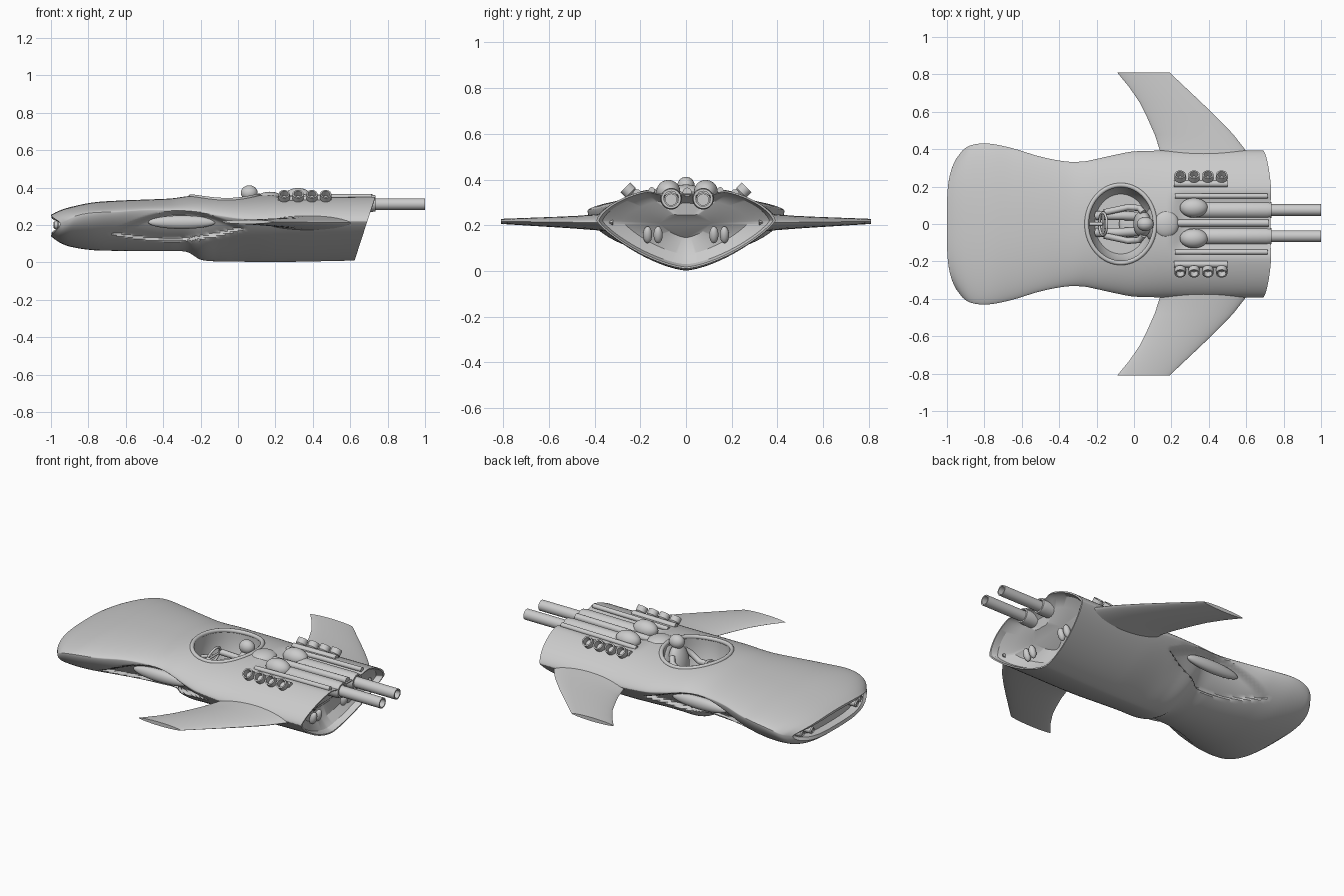
import bpy, bmesh, math
from mathutils import Vector
from math import sin, cos, pi, exp

if "Cube" in bpy.data.objects:
    bpy.data.objects.remove(bpy.data.objects["Cube"])

# hull stations: x, half width, bottom z, widest z, top z, bottom exponents p, q
KEYS = [(-1.0, .35, .14, .21, .255, 2.6, 1.9), (-.96, .395, .11, .225, .275, 2.5, 1.9),
        (-.9, .42, .085, .245, .295, 2.3, 1.8), (-.78, .43, .066, .265, .32, 2.1, 1.7),
        (-.65, .405, .062, .27, .33, 2, 1.6), (-.5, .36, .06, .28, .336, 2, 1.6),
        (-.36, .334, .06, .28, .342, 2, 1.6), (-.27, .335, .055, .275, .354, 1.9, 1.5),
        (-.2, .348, .015, .268, .358, 1.8, 1.5), (-.1, .37, .005, .25, .358, 1.6, 1.3),
        (0, .388, .004, .235, .357, 1.5, 1.2), (.2, .392, .002, .222, .362, 1.5, 1.2),
        (.62, .392, .01, .22, .37, 1.5, 1.2)]
PT, QT = 2.2, 1.5


def ease(t):
    t = min(1, max(0, t))
    return t * t * (3 - 2 * t)


def station(x):
    i = 0
    while i < len(KEYS) - 2 and x > KEYS[i + 1][0]:
        i += 1
    a, b = KEYS[i], KEYS[i + 1]
    pa, nb = KEYS[max(0, i - 1)], KEYS[min(len(KEYS) - 1, i + 2)]
    h = b[0] - a[0]
    t = (x - a[0]) / h
    out = []
    for k in range(1, 7):
        ma = (b[k] - pa[k]) / (b[0] - pa[0]) * h
        mb = (nb[k] - a[k]) / (nb[0] - a[0]) * h
        out.append((2*t**3 - 3*t*t + 1)*a[k] + (t**3 - 2*t*t + t)*ma
                   + (3*t*t - 2*t**3)*b[k] + (t**3 - t*t)*mb)
    return out


def trough(x, y):
    return .03 * ease((x - .18) / .1) * exp(-(y / .15) ** 6)


def top_z(x, y):
    w, zb, zm, zt, p, q = station(min(x, .62))
    u = min(1, abs(y) / w)
    return zm + (zt - zm) * (1 - u ** PT) ** (1 / QT) - trough(x, y)


def side_recess(x, z):
    s = (x + .7) / .75
    if not 0 < s < 1:
        return 0
    base = .15 + .03 * s
    edge = min(base + .113 * sin(pi * s) - z, z - base + .055 * sin(pi * s))
    return .04 * ease(edge / .022)


def hull_point(x, a):
    w, zb, zm, zt, p, q = station(x)
    c, s = cos(a), sin(a)
    e, f = (PT, QT) if s > 0 else (p, q)
    u = abs(c) ** (2 / e)
    d = abs(s) ** (2 / f)
    y = math.copysign(w * u, c)
    z = zm + (zt - zm) * d if s > 0 else zm - (zm - zb) * d
    if s > 0:
        z -= trough(x, y)
    y -= math.copysign(min(abs(y), side_recess(x, z)), y)
    x += .05 * u ** 4 * ease((-.8 - x) / .2) + .12 * z / .37 * ease((x - .4) / .22)
    return Vector((x, y, z))


def finish(obj, angle=35):
    bpy.ops.object.select_all(action='DESELECT')
    obj.select_set(True)
    bpy.context.view_layer.objects.active = obj
    bpy.ops.object.shade_smooth_by_angle(angle=math.radians(angle))
    return obj


def loft(name, rings):
    bm = bmesh.new()
    rows = [[bm.verts.new(p) for p in r] for r in rings]
    n = len(rows[0])
    for r0, r1 in zip(rows, rows[1:]):
        for i in range(n):
            bm.faces.new((r0[i], r0[(i+1) % n], r1[(i+1) % n], r1[i]))
    bm.faces.new(rows[0][::-1])
    bm.faces.new(rows[-1])
    bmesh.ops.recalc_face_normals(bm, faces=bm.faces)
    me = bpy.data.meshes.new(name)
    bm.to_mesh(me)
    bm.free()
    obj = bpy.data.objects.new(name, me)
    bpy.context.collection.objects.link(obj)
    return obj


def lathe(name, profile, loc, axis, n=28):
    rot = Vector(axis).to_track_quat('Z', 'Y')
    rings = [[Vector(loc) + rot @ Vector((r*cos(2*pi*i/n), r*sin(2*pi*i/n), h))
              for i in range(n)] for r, h in profile]
    return finish(loft(name, rings))


def blob(name, loc, scale, rot=(0, 0, 0)):
    bpy.ops.mesh.primitive_uv_sphere_add(segments=32, ring_count=18, location=loc, rotation=rot)
    o = bpy.context.object
    o.name, o.scale = name, scale
    return finish(o, 60)


def tube(name, pts, r, closed=False):
    cu = bpy.data.curves.new(name, 'CURVE')
    cu.dimensions, cu.bevel_depth, cu.bevel_resolution, cu.use_fill_caps = '3D', r, 4, True
    sp = cu.splines.new('POLY')
    sp.points.add(len(pts) - 1)
    for q, p in zip(sp.points, pts):
        q.co = (*p, 1)
    sp.use_cyclic_u = closed
    sp.use_smooth = True
    o = bpy.data.objects.new(name, cu)
    bpy.context.collection.objects.link(o)
    return o


# hull, with a recessed nose mouth and a hollow tail
N, M = 128, 120
rings = [[hull_point(-1 + 1.62*j/M, 2*pi*(i + .5)/N) for i in range(N)] for j in range(M + 1)]


def shrink(ring, sy, sz, dx):
    c = sum(ring, Vector()) / N
    return [Vector((p.x + dx, p.y*sy, c.z + (p.z - c.z)*sz)) for p in ring]


nose = [shrink(rings[0], .9, .62, .05), shrink(rings[0], .92, .68, .004)]
tail = [shrink(rings[-1], *v) for v in ((.97, .96, 0), (.93, .9, -.035), (.7, .68, -.07), (.3, .3, -.08))]
hull = loft("hull", nose + rings + tail)

# cockpit opening
CX, A, B = -.07, .175, .2
cutter = loft("cockpit_cutter", [[Vector((CX + A*k*cos(2*pi*i/64), B*k*sin(2*pi*i/64), z))
              for i in range(64)] for k, z in ((.8, .15), (.94, .2), (1, .3), (1, .6))])
cutter.hide_render = True
mod = hull.modifiers.new("cockpit", 'BOOLEAN')
mod.operation, mod.object, mod.solver = 'DIFFERENCE', cutter, 'EXACT'
bpy.context.view_layer.objects.active = hull
bpy.ops.object.modifier_apply(modifier="cockpit")
bpy.data.objects.remove(cutter)
finish(hull, 32)
rim = []
for i in range(64):
    x, y = CX + (A + .008)*cos(2*pi*i/64), (B + .008)*sin(2*pi*i/64)
    rim.append((x, y, top_z(x, y) - .003))
tube("cockpit_rim", rim, .012, True)

# pilot, seat and steering wheel
blob("pilot_head", (.06, 0, .372), (.045, .038, .04))
blob("pilot_torso", (.045, 0, .26), (.045, .07, .1), (0, .2, 0))
lathe("pilot_neck", [(.02, 0), (.018, .06)], (.055, 0, .31), (0, 0, 1))
blob("seat_back", (.09, 0, .24), (.025, .085, .11), (0, .2, 0))
blob("seat_cushion", (.01, 0, .17), (.09, .085, .03))
wheel = [(-.165 + .02*sin(2*pi*i/32), .06*cos(2*pi*i/32), .255 + .055*sin(2*pi*i/32)) for i in range(32)]
tube("steering_wheel", wheel, .007, True)
tube("steering_column", [(-.165, 0, .255), (-.26, 0, .23)], .01)
tube("steering_spoke", [(-.165, -.06, .255), (-.165, .06, .255)], .006)

# paired parts
for s, side in ((1, "left"), (-1, "right")):
    tube("pilot_arm_" + side, [(.05, s*.06, .305), (.03, s*.085, .28), (-.03, s*.09, .24), (-.16, s*.062, .26)], .017)
    tube("pilot_leg_" + side, [(.03, s*.04, .19), (-.07, s*.045, .225), (-.1, s*.045, .22), (-.2, s*.045, .17)], .024)
    blob("side_pod_" + side, (-.3, s*.3, .215), (.18, .03, .036))

    # swept wing: y, leading x, trailing x, middle z, thickness
    sec = []
    for y, x0, x1, zc, th in ((.32, .11, .66, .213, .085), (.39, .14, .6, .213, .07), (.48, .11, .53, .213, .056),
                              (.57, .07, .443, .214, .046), (.65, .03, .36, .215, .038),
                              (.73, -.024, .275, .216, .03), (.81, -.09, .19, .217, .022)):
        sec.append([Vector(((x0+x1)/2 - (x1-x0)/2*cos(2*pi*i/32), s*y,
                    zc + th/2*math.copysign(abs(sin(2*pi*i/32))**1.3, sin(2*pi*i/32)))) for i in range(32)])
    finish(loft("wing_" + side, sec), 40)

    # engine housing, intake and tailpipe
    y = .005 + s*.07
    lathe("engine_housing_" + side, [(.03, 0), (.045, .03), (.047, .44), (.043, .465), (.033, .465), (.033, .42)],
          (.27, y, .316), (1, 0, 0))
    lathe("tailpipe_" + side, [(.031, 0), (.031, .4), (.024, .4), (.024, .25)], (.6, y, .312), (1, 0, 0))
    blob("intake_bulge_" + side, (.32, .005 + s*.082, .348), (.075, .052, .05))
    tube("engine_rail_" + side, [(.22, s*.15, .345), (.45, s*.15, .35), (.715, s*.15, .353)], .014)

    # row of short exhaust stacks
    for i in range(4):
        lathe(f"exhaust_stack_{side}_{i + 1}", [(.022, -.085), (.023, -.04), (.03, -.032), (.03, 0), (.022, 0), (.022, -.035)],
              (.247 + .074*i, s*.265, .366), (0, s*.7, .7), 20)
    tube("stack_rail_" + side, [(.215, s*.215, .337), (.5, s*.215, .34)], .018)

    # headlights and tail lamps
    for i, hy in enumerate((.21, .275)):
        lathe(f"headlight_{side}_{i + 1}", [(.02, 0), (.02, .045), (.014, .052), (.012, .046)],
              (-.935 + .02*i, s*hy, .2), (-1, 0, 0), 20)
    for i, ty in enumerate((.122, .168)):
        blob(f"tail_lamp_{side}_{i + 1}", (.615, s*ty, .158), (.02, .02, .038), (0, .3, 0))

# fairing behind the pilot and the spine between the engines
blob("headrest_fairing", (.17, 0, .343), (.07, .075, .035))
tube("engine_spine", [(.2, .005, .338), (.45, .005, .342), (.72, .005, .345)], .02)
